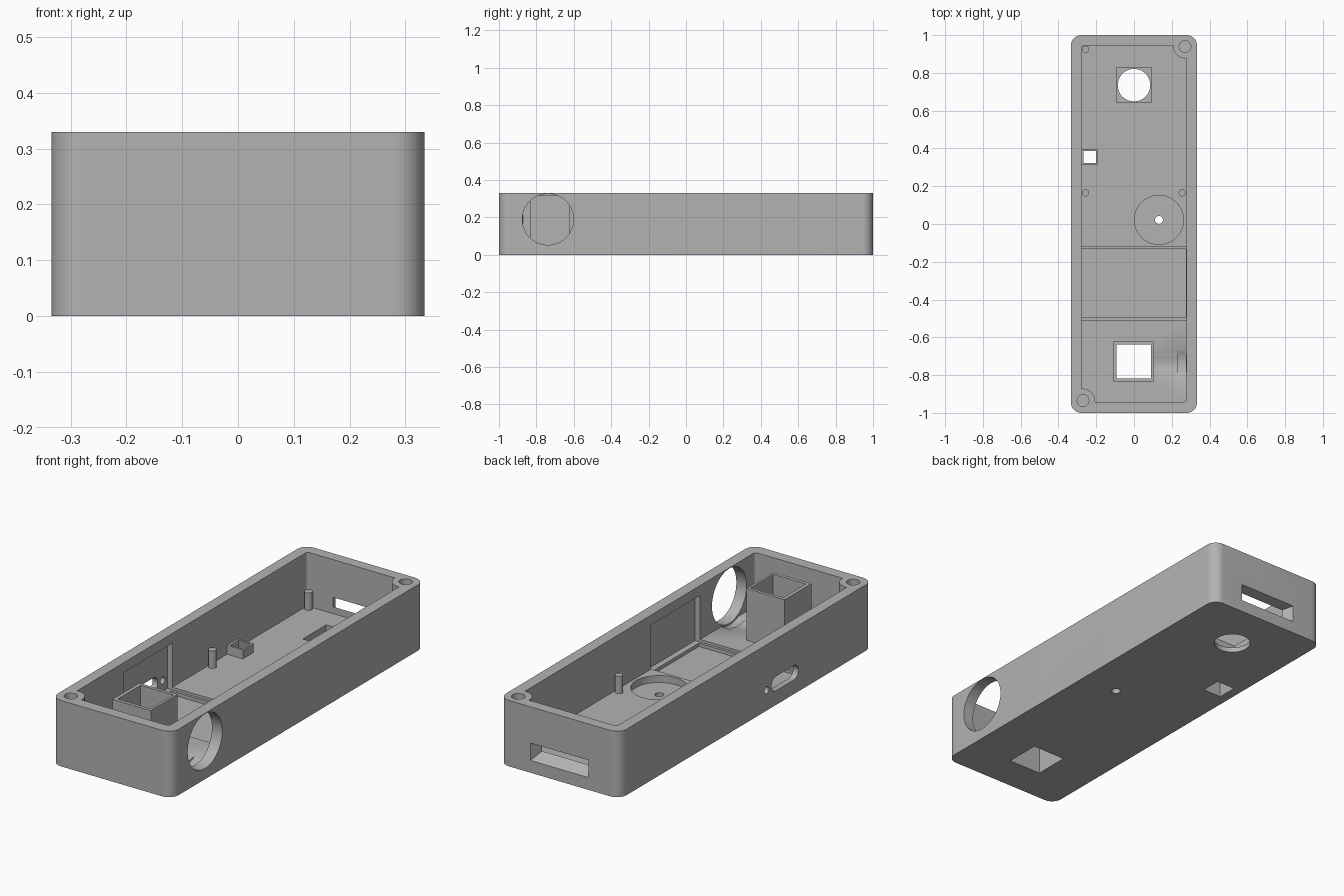
import bpy, bmesh, math
from mathutils import Vector

if "Cube" in bpy.data.objects:
    bpy.data.objects.remove(bpy.data.objects["Cube"], do_unlink=True)

grey = bpy.data.materials.new("plain_grey")
grey.use_nodes = True
color = (0.45, 0.45, 0.45, 1)
grey.diffuse_color = color
grey.node_tree.nodes["Principled BSDF"].inputs["Base Color"].default_value = color

H = 0.33        # case height
FLOOR = 0.06    # main floor level


def loft(name, low, high):
    """Solid between two matching loops of points."""
    bm = bmesh.new()
    a = [bm.verts.new(p) for p in low]
    b = [bm.verts.new(p) for p in high]
    bm.faces.new(a)
    bm.faces.new(b)
    for i in range(len(a)):
        j = (i + 1) % len(a)
        bm.faces.new((a[i], a[j], b[j], b[i]))
    bmesh.ops.recalc_face_normals(bm, faces=bm.faces)
    mesh = bpy.data.meshes.new(name)
    bm.to_mesh(mesh)
    bm.free()
    mesh.materials.append(grey)
    ob = bpy.data.objects.new(name, mesh)
    bpy.context.collection.objects.link(ob)
    return ob


def rect(x0, x1, y0, y1, z, r=0.0, n=10):
    """Rectangle loop, rounded when r is set."""
    if not r:
        return [(x0, y0, z), (x1, y0, z), (x1, y1, z), (x0, y1, z)]
    pts = []
    corners = ((x1 - r, y1 - r), (x0 + r, y1 - r), (x0 + r, y0 + r), (x1 - r, y0 + r))
    for k, (cx, cy) in enumerate(corners):
        for i in range(n + 1):
            t = (k + i / n) * math.pi / 2
            pts.append((cx + r * math.cos(t), cy + r * math.sin(t), z))
    return pts


def block(name, x0, x1, y0, y1, z0, z1, r=0.0):
    return loft(name, rect(x0, x1, y0, y1, z0, r), rect(x0, x1, y0, y1, z1, r))


def rod(name, center, r, length, axis="Z", stretch=0.0, n=48):
    """Cylinder from center along an axis; stretch makes it a slot in y."""
    low = []
    for i in range(n):
        t = 2 * math.pi * (i + 0.5) / n
        u, v = r * math.cos(t), r * math.sin(t)
        u += math.copysign(stretch, u)
        low.append(Vector((u, v, 0) if axis == "Z" else (0, u, v)) + Vector(center))
    step = Vector((0, 0, length) if axis == "Z" else (length, 0, 0))
    return loft(name, low, [p + step for p in low])


def subtract(target, cutters):
    bpy.context.view_layer.objects.active = target
    for c in cutters:
        mod = target.modifiers.new("cut", "BOOLEAN")
        mod.operation = "DIFFERENCE"
        mod.solver = "EXACT"
        mod.object = c
        bpy.ops.object.modifier_apply(modifier=mod.name)
        bpy.data.objects.remove(c, do_unlink=True)


# Outer case and the hollow, which leaves bosses, posts and towers standing
case = block("case", -0.334, 0.334, -1, 1, 0, H, 0.055)
hollow = block("hollow", -0.279, 0.277, -0.942, 0.945, FLOOR, H + 0.1, 0.015)
SCREWS = [(0.27, 0.94), (-0.27, -0.935)]
POSTS = [(-0.257, 0.925), (-0.257, 0.165), (0.255, 0.165)]
standing = [rod("screw_boss", (x, y, -0.1), 0.063, 0.6) for x, y in SCREWS]
standing += [rod("post", (x, y, 0), 0.019, 0.147, n=24) for x, y in POSTS]
standing += [
    block("large_tower", -0.11, 0.102, -0.835, -0.622, 0, 0.318),
    block("small_tower", -0.3, -0.192, 0.312, 0.398, 0, 0.105),
]
subtract(hollow, standing)
subtract(case, [hollow])

# Screw holes
cuts = [rod("screw_hole", (x, y, 0.1), 0.031, 0.3, n=32) for x, y in SCREWS]

# Holes through both towers; the small one flares towards the underside
cuts += [
    block("large_tower_hole", -0.092, 0.09, -0.818, -0.638, -0.05, 0.4),
    loft("small_tower_hole", rect(-0.288, -0.182, 0.302, 0.408, -0.01),
         rect(-0.265, -0.205, 0.325, 0.385, 0.12)),
]

# Round opening in a square recess, and a shallow dish with a pinhole
cuts += [
    block("square_recess", -0.092, 0.092, 0.643, 0.828, 0.025, 0.12),
    rod("round_opening", (0, 0.735, -0.05), 0.086, 0.2),
    rod("dish", (0.132, 0.022, 0.025), 0.13, 0.1, n=64),
    rod("pinhole", (0.132, 0.022, -0.05), 0.021, 0.2, n=24),
]

# Stepped battery bay, undercutting both side walls
cuts += [
    block("bay_upper", -0.305, 0.305, -0.508, -0.12, 0.047, 0.28),
    block("bay_lower", -0.277, 0.275, -0.495, -0.133, 0.03, 0.1),
]

# Large side port with a shallow counterbore in the floor
cuts += [
    rod("side_port", (0.1025, -0.738, 0.19), 0.137, 0.4, "X", n=64),
    rod("counterbore", (0.23, -0.738, 0.19), 0.146, 0.046, "X", n=64),
]

# Slot and small hole on the opposite wall
cuts += [
    rod("switch_slot", (-0.4, -0.305, 0.107), 0.036, 0.15, "X", 0.07, 32),
    rod("small_side_hole", (-0.4, -0.16, 0.102), 0.018, 0.15, "X", n=24),
]


# Tapered window in the back wall
def upright(x, z0, z1, y):
    return [(-x, y, z0), (x, y, z0), (x, y, z1), (-x, y, z1)]


cuts.append(loft("back_window", upright(0.13, 0.1, 0.14, 0.935),
                 upright(0.165, 0.056, 0.15, 1.01)))
subtract(case, cuts)

# Smooth rounded walls, crisp edges
bpy.ops.object.select_all(action="DESELECT")
case.select_set(True)
bpy.context.view_layer.objects.active = case
bpy.ops.object.shade_smooth_by_angle(angle=math.radians(30))
